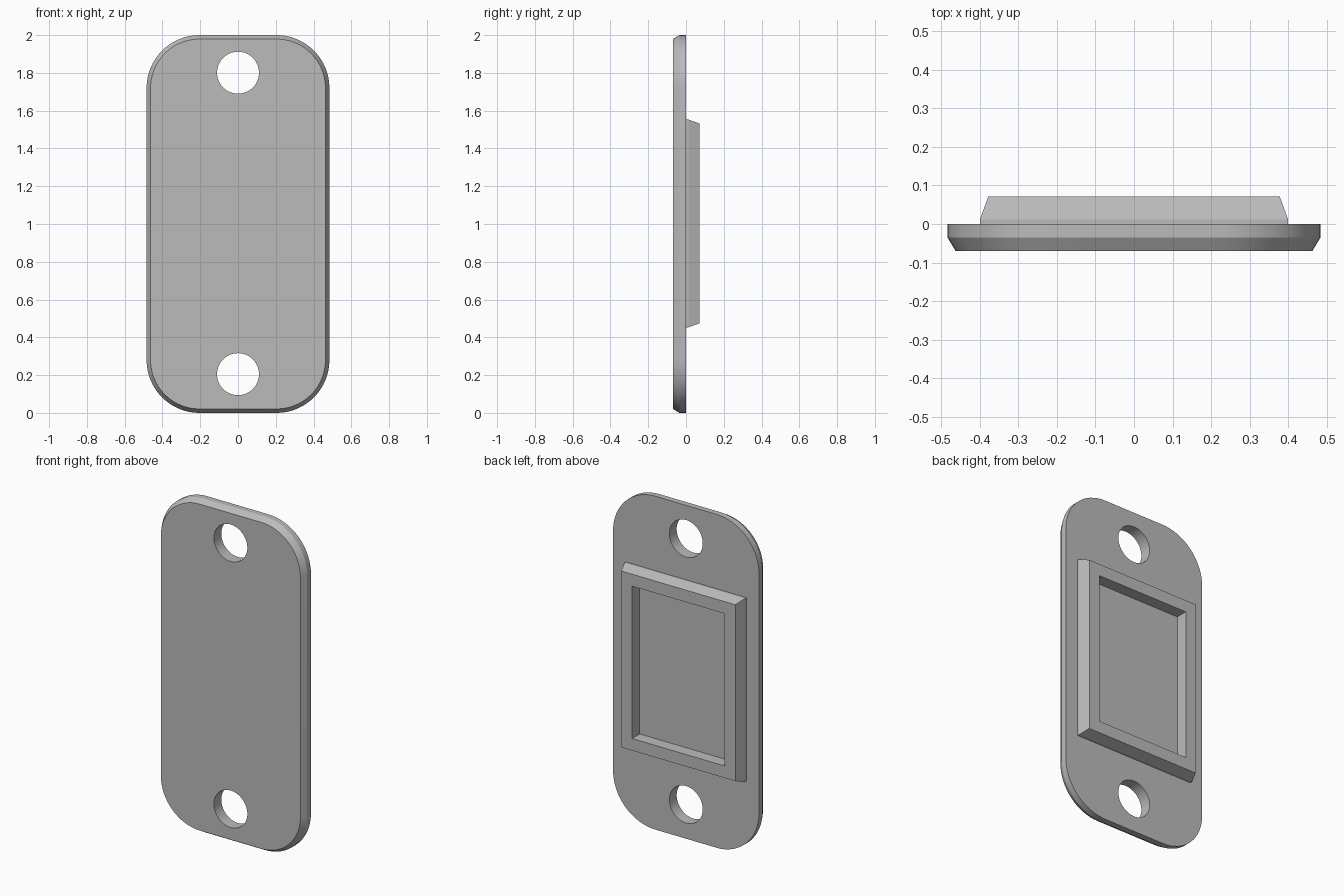
import bpy
import bmesh
import math

cube = bpy.data.objects.get("Cube")
if cube:
    bpy.data.objects.remove(cube, do_unlink=True)

MID_Z = 1.0

grey = bpy.data.materials.new("plain grey")
grey.use_nodes = True
colour = (0.5, 0.5, 0.5, 1)
grey.diffuse_color = colour
grey.node_tree.nodes["Principled BSDF"].inputs["Base Color"].default_value = colour


def rounded_outline(half_w, half_h, radius, steps=16):
    """Outline in x and z around the centre, counter-clockwise."""
    pts = []
    for quarter, (sx, sz) in enumerate([(1, 1), (-1, 1), (-1, -1), (1, -1)]):
        for i in range(steps + 1):
            a = math.pi / 2 * (quarter + i / steps)
            pts.append((sx * (half_w - radius) + radius * math.cos(a),
                        sz * (half_h - radius) + radius * math.sin(a)))
    return pts


def rectangle(half_w, half_h):
    return [(half_w, half_h), (-half_w, half_h), (-half_w, -half_h), (half_w, -half_h)]


def loft(name, sections, centre_z, closed=False):
    """Bridge (y, outline) sections; cap both ends, or join the last to the first."""
    bm = bmesh.new()
    rings = [[bm.verts.new((x, y, z + centre_z)) for x, z in outline]
             for y, outline in sections]
    pairs = list(zip(rings, rings[1:]))
    if closed:
        pairs.append((rings[-1], rings[0]))
    else:
        bm.faces.new(rings[0])
        bm.faces.new(rings[-1])
    for a, b in pairs:
        for i in range(len(a)):
            j = (i + 1) % len(a)
            bm.faces.new((a[i], a[j], b[j], b[i]))
    bmesh.ops.recalc_face_normals(bm, faces=bm.faces)
    mesh = bpy.data.meshes.new(name)
    bm.to_mesh(mesh)
    bm.free()
    mesh.materials.append(grey)
    obj = bpy.data.objects.new(name, mesh)
    bpy.context.collection.objects.link(obj)
    return obj


def select_only(obj):
    bpy.ops.object.select_all(action='DESELECT')
    obj.select_set(True)
    bpy.context.view_layer.objects.active = obj


# Plate with rounded corners and a chamfered front rim
HALF_W, HALF_H, RADIUS, CHAMFER = 0.484, 1.0, 0.28, 0.021
full = rounded_outline(HALF_W, HALF_H, RADIUS)
front = rounded_outline(HALF_W - CHAMFER, HALF_H - CHAMFER, RADIUS - CHAMFER)
plate = loft("plate", [(-0.07, front), (-0.035, full), (0, full)], MID_Z)

# Round screw holes near both ends
for side in (-1, 1):
    bpy.ops.mesh.primitive_cylinder_add(
        vertices=64, radius=0.111, depth=0.4,
        location=(0, 0, MID_Z + 0.003 + side * 0.798), rotation=(math.pi / 2, 0, 0))
    cutter = bpy.context.object
    cutter.name = "hole_cutter"
    cutter.hide_render = True
    cutter.data.materials.append(grey)
    hole = plate.modifiers.new("screw_hole", 'BOOLEAN')
    hole.operation = 'DIFFERENCE'
    hole.solver = 'EXACT'
    hole.object = cutter
    select_only(plate)
    bpy.ops.object.modifier_apply(modifier=hole.name)
    bpy.data.objects.remove(cutter, do_unlink=True)

select_only(plate)
bpy.ops.object.shade_smooth_by_angle(angle=math.radians(25))

# Raised rectangular frame on the back, tapered outside and straight inside
outer = rectangle(0.4, 0.55)
rim = rectangle(0.378, 0.529)
opening = rectangle(0.307, 0.457)
loft("back_frame", [(0, outer), (0.012, outer), (0.072, rim),
                    (0.072, opening), (0, opening)], MID_Z + 0.003, closed=True)
